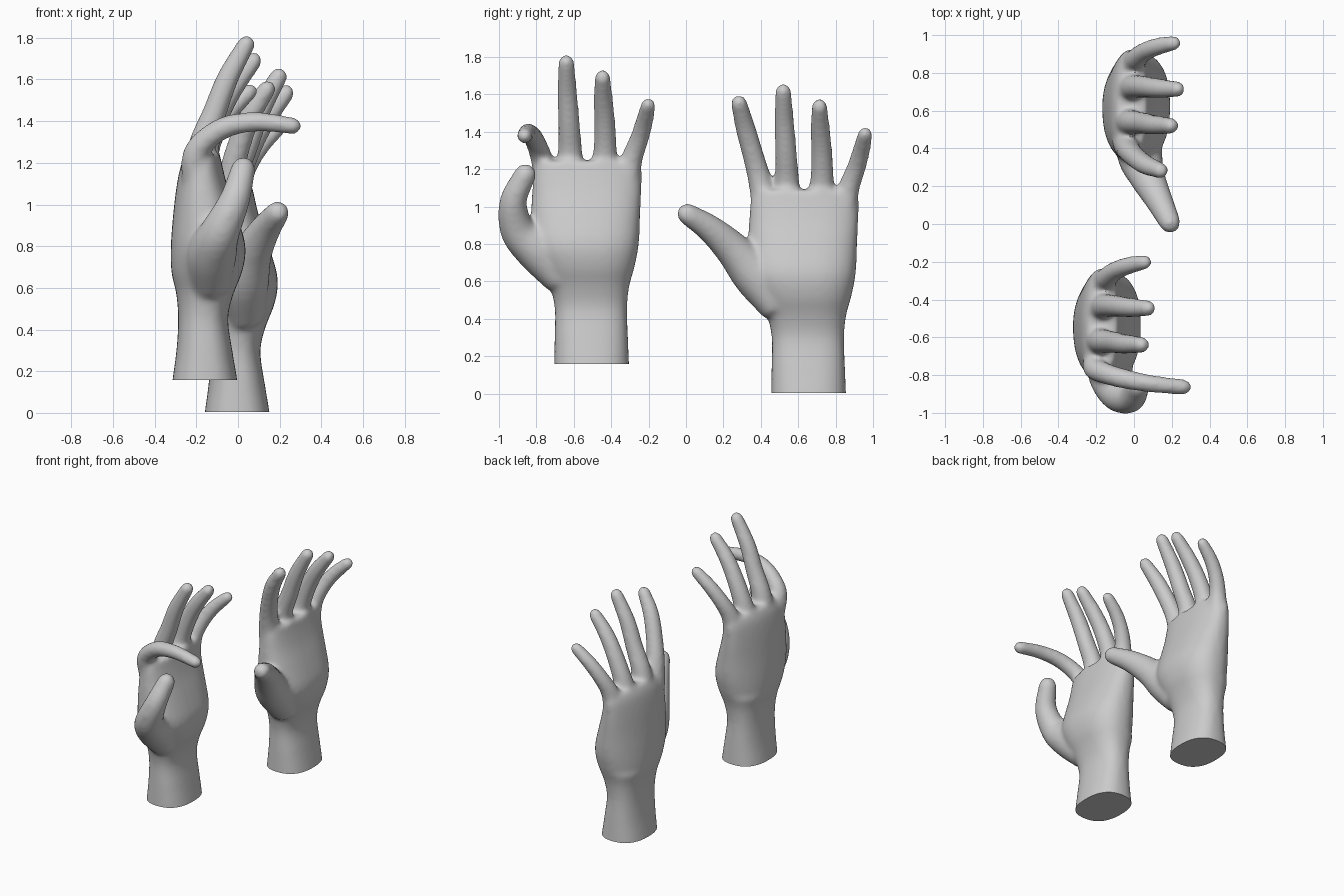
import bpy, bmesh, math
from mathutils import Vector

if "Cube" in bpy.data.objects:
    bpy.data.objects.remove(bpy.data.objects["Cube"])

SEG = 20


def loft(bm, rings):
    """Skin a list of point rings and cap both ends."""
    loops = [[bm.verts.new(p) for p in r] for r in rings]
    for a, b in zip(loops, loops[1:]):
        for i in range(len(a)):
            j = (i + 1) % len(a)
            bm.faces.new((a[i], a[j], b[j], b[i]))
    bm.faces.new(loops[0][::-1])
    bm.faces.new(loops[-1])


def spline(pts, steps=5):
    """Catmull-Rom through points of any dimension."""
    v = [Vector(p) for p in pts]
    v = [2 * v[0] - v[1]] + v + [2 * v[-1] - v[-2]]
    out = []
    for a, b, c, d in zip(v, v[1:], v[2:], v[3:]):
        for k in range(steps):
            t = k / steps
            out.append(0.5 * (2 * b + (c - a) * t + (2 * a - 5 * b + 4 * c - d) * t * t
                              + (3 * b - a - 3 * c + d) * t ** 3))
    return out + [v[-2]]


def digit(bm, pts):
    """Tapered tube (x, y, z, radius) with a rounded tip."""
    path = spline(pts)
    centres = [p.to_3d() for p in path]
    radii = [p[3] for p in path]
    end, r = centres[-1], radii[-1]
    way = (end - centres[-2]).normalized()
    for a in (25, 50, 70, 84):
        t = math.radians(a)
        centres.append(end + way * r * math.sin(t))
        radii.append(r * math.cos(t))
    rings = []
    for i, c in enumerate(centres):
        t = (centres[min(i + 1, len(centres) - 1)] - centres[max(i - 1, 0)]).normalized()
        u = t.cross(Vector((0, 1, 0))).normalized()
        w = t.cross(u)
        rings.append([c + radii[i] * (u * math.cos(k * math.tau / SEG) + w * math.sin(k * math.tau / SEG))
                      for k in range(SEG)])
    loft(bm, rings)


# wrist and palm sections: z, y min, y max, then back x, palm x
PALM = [(-.08, .455, .858), (.0, .455, .856), (.15, .457, .85), (.3, .458, .845), (.42, .432, .857),
        (.52, .385, .885), (.64, .335, .908), (.78, .33, .915), (.92, .337, .922),
        (1.03, .345, .925), (1.09, .365, .915)]
DEPTH = [(-.168, .16), (-.16, .152), (-.14, .127), (-.132, .107), (-.142, .135), (-.165, .175),
         (-.168, .192), (-.158, .155), (-.142, .108), (-.12, .08), (-.09, .07)]

# digits: x, y, z, radius
MIDDLE = [(-.04, .54, .98, .08), (-.015, .54, 1.14, .066), (.04, .535, 1.28, .059),
          (.105, .525, 1.45, .054), (.195, .52, 1.615, .044)]
RING = [(-.03, .71, .98, .08), (.0, .727, 1.13, .065), (.065, .725, 1.29, .058),
        (.14, .717, 1.42, .053), (.23, .714, 1.535, .043)]
PINKY = [(-.01, .835, .95, .075), (.005, .867, 1.09, .06), (.05, .908, 1.2, .052),
         (.12, .938, 1.3, .048), (.21, .958, 1.387, .041)]
OPEN_INDEX = [(-.04, .43, .98, .078), (-.03, .395, 1.14, .064), (.0, .36, 1.27, .058),
              (.06, .315, 1.43, .054), (.14, .283, 1.555, .044)]
BENT_INDEX = [(-.04, .43, .98, .078), (-.05, .395, 1.08, .063), (.0, .37, 1.155, .057),
              (.105, .34, 1.22, .053), (.255, .313, 1.242, .047), (.42, .297, 1.222, .042)]
OPEN_THUMB = [(.03, .50, .46, .1), (.03, .37, .63, .12), (.07, .25, .77, .096),
              (.13, .13, .88, .075), (.19, .008, .96, .058)]
BENT_THUMB = [(.02, .50, .46, .1), (.03, .37, .61, .12), (.07, .262, .715, .096),
              (.14, .236, .87, .074), (.18, .30, 1.015, .06)]


def hand(name, index, thumb, offset):
    bm = bmesh.new()
    # wrist and palm, rounder at the back on the little-finger side
    rings = []
    for z, y0, y1, x0, x1 in spline([a + b for a, b in zip(PALM, DEPTH)], 3):
        ring = []
        for k in range(32):
            c, s = math.cos(k * math.tau / 32), math.sin(k * math.tau / 32)
            e = 2 / (2.0 if c < 0 < s and z > .5 else 2.45)
            ring.append(((x0 + x1) / 2 + (x1 - x0) / 2 * math.copysign(abs(c) ** e, c),
                         (y0 + y1) / 2 + (y1 - y0) / 2 * math.copysign(abs(s) ** e, s), z))
        rings.append(ring)
    loft(bm, rings)
    # fingers and thumb
    for d in (index, MIDDLE, RING, PINKY, thumb):
        digit(bm, d)
    bmesh.ops.recalc_face_normals(bm, faces=bm.faces)
    mesh = bpy.data.meshes.new(name)
    bm.to_mesh(mesh)
    bm.free()
    ob = bpy.data.objects.new(name, mesh)
    bpy.context.collection.objects.link(ob)
    # fuse into one skin and soften the joins
    m = ob.modifiers.new("fuse", 'REMESH')
    m.mode = 'VOXEL'
    m.voxel_size = .013
    m = ob.modifiers.new("soften", 'SMOOTH')
    m.factor = .5
    m.iterations = 18
    deps = bpy.context.evaluated_depsgraph_get()
    baked = bpy.data.meshes.new_from_object(ob.evaluated_get(deps))
    ob.modifiers.clear()
    # flat cut at the wrist
    bm = bmesh.new()
    bm.from_mesh(baked)
    bmesh.ops.bisect_plane(bm, geom=bm.verts[:] + bm.edges[:] + bm.faces[:], dist=1e-5,
                           plane_co=(0, 0, 0.004), plane_no=(0, 0, 1), clear_inner=True)
    bmesh.ops.holes_fill(bm, edges=[e for e in bm.edges if e.is_boundary], sides=0)
    bmesh.ops.recalc_face_normals(bm, faces=bm.faces)
    bm.to_mesh(baked)
    bm.free()
    ob.data = baked
    ob.location = offset
    bpy.ops.object.select_all(action='DESELECT')
    ob.select_set(True)
    bpy.context.view_layer.objects.active = ob
    bpy.ops.object.shade_smooth_by_angle(angle=math.radians(40))


hand("open_hand", OPEN_INDEX, OPEN_THUMB, (0, 0, 0))
hand("pinching_hand", BENT_INDEX, BENT_THUMB, (-.155, -1.16, .155))
